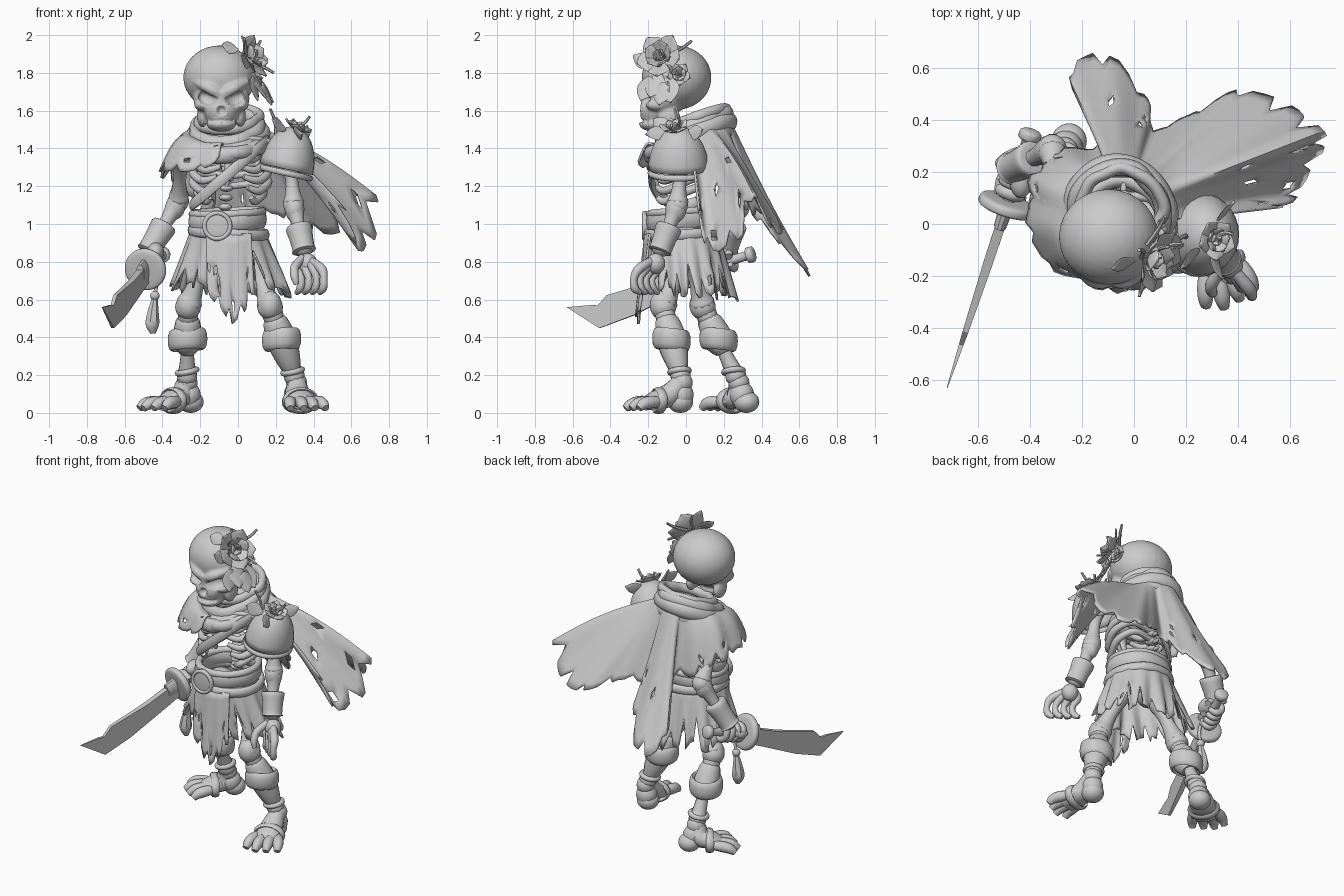
import bpy, bmesh, math, random
from mathutils import Vector as V, Matrix

random.seed(7)
if "Cube" in bpy.data.objects:
    bpy.data.objects.remove(bpy.data.objects["Cube"])

GREY = (0.6, 0.6, 0.6, 1)
mat = bpy.data.materials.new("plain grey")
mat.use_nodes = True
mat.diffuse_color = GREY
mat.node_tree.nodes["Principled BSDF"].inputs["Base Color"].default_value = GREY


def finish(name, bm, solid=0, angle=50):
    """Turn a bmesh into a shaded object."""
    bmesh.ops.recalc_face_normals(bm, faces=bm.faces)
    me = bpy.data.meshes.new(name)
    bm.to_mesh(me)
    bm.free()
    ob = bpy.data.objects.new(name, me)
    bpy.context.collection.objects.link(ob)
    me.materials.append(mat)
    if solid:
        mod = ob.modifiers.new("thickness", "SOLIDIFY")
        mod.thickness, mod.offset = solid, 0
    bpy.ops.object.select_all(action="DESELECT")
    ob.select_set(True)
    bpy.context.view_layer.objects.active = ob
    bpy.ops.object.shade_smooth_by_angle(angle=math.radians(angle))
    return ob


def spline(vals, k, closed=False):
    """Catmull-Rom resampling of numbers or vectors."""
    n, out = len(vals), []
    pick = (lambda i: vals[i % n]) if closed else (lambda i: vals[max(0, min(n - 1, i))])
    for i in range(n if closed else n - 1):
        a, b, c, d = (pick(i + j) for j in (-1, 0, 1, 2))
        for s in range(k):
            t = s / k
            out.append(b + (c - a) * (t / 2) + (a * 2 - b * 5 + c * 4 - d) * (t * t / 2)
                       + (b * 3 - a - c * 3 + d) * (t ** 3 / 2))
    return out if closed else out + [vals[-1]]


def tube(bm, pts, rad, up=None, closed=False, k=4, seg=10):
    """Sweep an ellipse; rad holds one radius or (side, up) pair, or one per point."""
    pts = [V(p) for p in pts]
    rad = rad if isinstance(rad, list) else [rad] * len(pts)
    pairs = [r if isinstance(r, tuple) else (r, r) for r in rad]
    path = spline(pts, k, closed)
    ra, rb = (spline([float(p[j]) for p in pairs], k, closed) for j in (0, 1))
    if up is None:
        span = pts[-1] - pts[0]
        up = min((V((1, 0, 0)), V((0, 1, 0)), V((0, 0, 1))), key=lambda a: abs(a.dot(span)))
    n, rings = len(path), []
    for i, p in enumerate(path):
        nxt = path[(i + 1) % n] if closed else path[min(i + 1, n - 1)]
        t = (nxt - path[i - 1 if closed else max(i - 1, 0)]).normalized()
        side = t.cross(V(up)).normalized()
        top = side.cross(t)
        a, b = max(ra[i], .001), max(rb[i], .001)
        rings.append([bm.verts.new(p + side * a * math.cos(w) + top * b * math.sin(w))
                      for w in (math.tau * j / seg for j in range(seg))])
    for i in range(n if closed else n - 1):
        r, s = rings[i], rings[(i + 1) % n]
        for j in range(seg):
            bm.faces.new((r[j], r[(j + 1) % seg], s[(j + 1) % seg], s[j]))
    if not closed:
        bm.faces.new(rings[0])
        bm.faces.new(rings[-1])


def ball(bm, loc, r):
    r = r if isinstance(r, tuple) else (r, r, r)
    bmesh.ops.create_uvsphere(bm, u_segments=28, v_segments=18, radius=1,
                              matrix=Matrix.Translation(loc) @ Matrix.Diagonal((*r, 1)))


def bone(bm, a, b, r):
    a, b = V(a), V(b)
    tube(bm, [a.lerp(b, t) for t in (0, .1, .3, .55, .8, .92, 1)],
         [r * f for f in (1.1, 1.5, 1.15, .95, 1.2, 1.5, 1.1)])
    ball(bm, a, r * 1.5)
    ball(bm, b, r * 1.5)


def ring(c, rx, ry, tilt=(0, 0), n=16, wob=0):
    """Points on a tilted, slightly uneven horizontal ellipse."""
    out = []
    for i in range(n):
        w = math.tau * i / n
        x, y = rx * math.cos(w), ry * math.sin(w)
        f = 1 + random.uniform(-wob, wob)
        out.append((c[0] + x * f, c[1] + y * f, c[2] + tilt[0] * x + tilt[1] * y))
    return out


def cloth(name, top, hem, k, rows, tear, sag=None, ripple=.012, holes=.02, closed=False):
    """Ragged sheet hung between a top line and a torn hem; sag lifts or drops its middle."""
    bm = bmesh.new()
    tops, hems = (spline([V(p) for p in line], k, closed) for line in (top, hem))
    lift = spline(sag or [0.0] * len(top), k, closed)
    mid = sum(tops, V()) / len(tops)
    grid = []
    for i, (a, b) in enumerate(zip(tops, hems)):
        cut = 1 - (tear * random.uniform(.6, 1.2) if i % 4 == 0 else tear * .35 * random.random())
        out = V((b.x - mid.x, b.y - mid.y, 0)).normalized()
        col = []
        for j in range(rows + 1):
            v = cut * j / rows
            p = a.lerp(b, v) + out * ripple * v * math.sin(i * 1.1)
            p.z += lift[i] * math.sin(math.pi * v)
            col.append(bm.verts.new(p))
        grid.append(col)
    n = len(grid)
    for i in range(n if closed else n - 1):
        for j in range(rows):
            if rows * .45 < j < rows - 1 and random.random() < holes:
                continue
            c, d = grid[i], grid[(i + 1) % n]
            bm.faces.new((c[j], c[j + 1], d[j + 1], d[j]))
    return finish(name, bm, .012, 60)


def leaf(bm, base, way, face, size, wide, curl=.2):
    base, way, face = V(base), V(way).normalized(), V(face).normalized()
    pts = [base + way * size * t + face * size * curl * t * t for t in (0, .25, .5, .75, 1)]
    tube(bm, pts, [(wide * f, .006) for f in (.25, .8, 1, .75, .05)], face, k=3, seg=8)


# Skull: blended masses, then pressed-in sockets, nose and mouth line
HX = -.088
bm = bmesh.new()
ball(bm, (HX - .01, -.05, 1.775), (.192, .185, .17))
ball(bm, (HX, -.12, 1.665), (.15, .12, .1))
ball(bm, (HX, -.16, 1.6), (.092, .088, .08))
ball(bm, (HX, -.165, 1.53), (.08, .085, .042))
for s in (-1, 1):
    tube(bm, [(HX + s * x, y, z) for x, y, z in ((.01, -.22, 1.69), (.07, -.22, 1.72), (.14, -.16, 1.755))],
         [.026, .028, .02])
    ball(bm, (HX + s * .1, -.15, 1.63), (.045, .065, .032))
    ball(bm, (HX + s * .1, -.09, 1.57), (.03, .06, .06))
skull = finish("skull", bm)
mod = skull.modifiers.new("blend", "REMESH")
mod.mode, mod.voxel_size = "VOXEL", .008
mod = skull.modifiers.new("soften", "SMOOTH")
mod.iterations = 10
me = bpy.data.meshes.new_from_object(skull.evaluated_get(bpy.context.evaluated_depsgraph_get()))
skull.modifiers.clear()
skull.data = me
for v in me.vertices:
    if v.co.y < -.11:
        x, z = v.co.x - HX, v.co.z
        sx = abs(x) - .07
        d = (sx / .052) ** 2 + ((z - 1.67) / .045) ** 2
        if d < 1 and z < 1.69 + .5 * sx:
            v.co.y += .06 * math.sqrt(1 - d)
        d = (x / .024) ** 2 + ((z - 1.6) / .026) ** 2
        if d < 1:
            v.co.y += .035 * math.sqrt(1 - d)
        if abs(z - 1.545) < .007 and abs(x) < .065:
            v.co.y += .012
for p in me.polygons:
    p.use_smooth = True

# Rib cage, spine, collar bones and pelvis
bm = bmesh.new()
CX = -.04
for i in range(12):
    ball(bm, (CX - .003 * i, .09, 1.54 - .05 * i), (.035, .04, .02))
    ball(bm, (CX - .003 * i, .13, 1.53 - .05 * i), (.012, .03, .012))
for s in (-1, 1):
    for i, w in enumerate((.15, .18, .2, .2, .175)):
        z = 1.42 - .055 * i
        inner = .03 + .02 * i
        tube(bm, [(CX, .1, z), (CX + s * w * .7, .1, z + .01), (CX + s * w, .0, z - .03),
                  (CX + s * w * .75, -.11, z - .08), (CX + s * inner, -.15, z - .06)],
             [.018, .021, .023, .022, .015], (0, 0, 1))
    tube(bm, [(CX, -.13, 1.43), (CX + s * .13, -.1, 1.45), (CX + s * .27, 0, 1.41)], [.02, .016, .024])
    ball(bm, (CX + s * .15, .11, 1.34), (.07, .02, .09))
    ball(bm, (CX + s * .09, .0, .9), (.09, .1, .09))
tube(bm, [(CX, -.15, 1.42), (CX - .01, -.165, 1.3), (CX - .02, -.15, 1.2)], [(.03, .015), (.025, .015), .01])
finish("rib_cage", bm)

# Arms
ARMS = [[V(p) for p in arm] for arm in (((.275, -.02, 1.36), (.295, -.045, 1.1), (.345, -.13, .88)),
                                        ((-.3, .08, 1.38), (-.315, .29, 1.12), (-.46, .22, .88)))]
bm, cuffs = bmesh.new(), bmesh.new()
for a, e, w in ARMS:
    bone(bm, a, e, .037)
    bone(bm, e, w, .036)
    ball(bm, e.lerp(w, .1), (.05, .055, .07))
    pts = [e.lerp(w, t) for t in (.5, .54, .8, 1.05, 1.1, 1.13)]
    tube(cuffs, pts, [.05, .07, .063, .06, .065, .045], seg=16, k=3)
finish("arm_bones", bm)
finish("wrist_cuffs", cuffs)

# Open left hand
bm = bmesh.new()
ball(bm, (.37, -.16, .79), (.05, .05, .055))
for i in range(4):
    x, y = .32 + .04 * i, -.13 - .032 * i
    tube(bm, [(.36, -.15, .82), (x, y - .02, .765), (x + .015, y - .05, .71), (x + .01, y - .045, .66),
              (x - .01, y - .015, .635)], [.02, .026, .019, .022, .013])
tube(bm, [(.34, -.17, .82), (.3, -.23, .77), (.3, -.26, .72), (.31, -.265, .68)], [.022, .024, .022, .014])
finish("left_hand", bm)

# Sword, aligned to the hilt direction, blade thinning to the tip
G = V((-.49, .07, .76))
D = V((-.23, -.70, -.20)).normalized()
UP = (V((0, 0, 1)) - D * D.z).normalized()
SIDE = D.cross(UP)
outline = [(0, .03), (.25, .005), (.53, .002), (.594, -.037), (.63, -.025), (.765, 0),
           (.617, -.155), (.42, -.14), (.2, -.1), (0, -.065)]
bm = bmesh.new()
near, far = ([bm.verts.new(G + D * s + UP * t + SIDE * way * .02 * (1 - (s / .8) ** 2)) for s, t in outline]
             for way in (-1, 1))
bm.faces.new(near)
bm.faces.new(far)
for i in range(len(near)):
    bm.faces.new((near[i - 1], near[i], far[i], far[i - 1]))
finish("sword_blade", bm, angle=30)
bm = bmesh.new()
tube(bm, [G + D * s for s in (-.026, -.022, 0, .018, .022)], [.03, .1, .113, .1, .03], UP, seg=28)
tube(bm, [G - D * s for s in (0, .1, .2, .27, .28, .31, .32)],
     [.028, .026, .026, .026, .042, .042, .02], UP, k=3)
tube(bm, [G + D * .02, G + D * .09], [(.028, .06), (.024, .05)], UP)
finish("sword_hilt", bm)
bm = bmesh.new()
for i in range(4):
    c = G - D * (.06 + .042 * i)
    arc = [c + (SIDE * math.cos(w) + UP * math.sin(w)) * .045 for w in (-2.6, -1.5, -.4, .7, 1.8, 2.7)]
    tube(bm, arc, [.015, .022, .02, .025, .024, .022], D)
ball(bm, G - D * .13 + UP * .06 + V((.02, 0, 0)), (.045, .075, .05))
tube(bm, [G - D * .17 + UP * .06, G - D * .1 + SIDE * .05, G - D * .04 + UP * .01 + SIDE * .04], .022)
finish("right_hand", bm)
bm = bmesh.new()
tube(bm, [(-.45, .11, .8), (-.43, .1, .7), (-.44, .1, .63)], .01)
ball(bm, (-.44, .1, .62), .025)
tube(bm, [(-.44, .1, .61), (-.45, .1, .54), (-.455, .1, .47), (-.45, .1, .42)], [.015, .03, .038, .015], seg=7)
finish("sword_tassel", bm)

# Legs, shin wraps and feet
bm, wraps, feet = bmesh.new(), bmesh.new(), bmesh.new()
for hip, knee, ankle, heel, way, low in (
        ((.07, 0, .86), (.17, -.12, .56), (.31, -.02, .16), (.3, -.03, 0), (.27, -.96, 0), .85),
        ((-.16, .02, .86), (-.265, .09, .56), (-.27, .28, .16), (-.25, .32, 0), (-.78, -.62, 0), .6)):
    hip, knee, ankle, heel, way = (V(p) for p in (hip, knee, ankle, heel, way))
    bone(bm, hip, knee, .045)
    bone(bm, knee, ankle, .037)
    ball(bm, knee + V((0, -.01, .01)), (.062, .062, .075))
    tube(wraps, [knee.lerp(ankle, t) for t in (.14, .2, .42, .42 + (low - .42) * .6, low)],
         [.05, .066, .08, .066, .045], seg=14)
    c = knee.lerp(ankle, .43)
    tube(wraps, ring(c, .085, .082, (.06, -.1), wob=.02), (.02, .056), (0, 0, 1), True, k=3, seg=12)
    tube(wraps, ring(knee.lerp(ankle, .85), .05, .05, (.2, .1)), .016, (0, 0, 1), True, k=2, seg=8)
    cross = V((-way.y, way.x, 0))
    ball(feet, heel + V((0, 0, .058)), (.068, .068, .058))
    ball(feet, heel.lerp(ankle, .6), (.064, .064, .07))
    tube(feet, [ankle + way * .01, heel + way * .06 + V((0, 0, .095)), heel + way * .13 + V((0, 0, .07)),
                heel + way * .2 + V((0, 0, .045))], [(.05, .05), (.07, .062), (.08, .052), (.07, .035)],
         cross.cross(way))
    for i in range(4):
        off = (i - 1.5) * .047
        root = heel + way * .1 + cross * off * .7
        reach = .2 - .024 * abs(i - 1.2)
        tube(feet, [root + V((0, 0, .06)), root + way * reach * .5 + cross * off * .4 + V((0, 0, .058)),
                    root + way * reach * .8 + cross * off * .6 + V((0, 0, .048)),
                    root + way * reach + cross * off * .7 + V((0, 0, .024))], [.022, .033, .031, .02])
    loop = [heel + way * .12 + cross * .088 * math.cos(w) + V((0, 0, .065 + .06 * math.sin(w)))
            for w in (math.tau * i / 10 for i in range(10))]
    tube(feet, loop, (.012, .025), way, True, k=2, seg=8)
finish("leg_bones", bm)
finish("shin_wraps", wraps)
finish("feet", feet)

# Belt with round buckle, chest strap
bm = bmesh.new()
tube(bm, ring((-.055, -.02, 1.02), .185, .17, (.04, .05), wob=.02), (.022, .05), (0, 0, 1), True, k=3)
tube(bm, ring((-.05, -.015, .955), .2, .185, (-.06, .05), wob=.02), (.02, .03), (0, 0, 1), True, k=3)
tube(bm, ring((-.055, -.02, 1.06), .185, .17, (.04, .05)), .022, (0, 0, 1), True, k=3)
finish("belt", bm)
bm = bmesh.new()
tube(bm, [(-.11, y, .99) for y in (-.17, -.215, -.22, -.225)], [.07, .078, .075, .05], (0, 0, 1), seg=24)
tube(bm, [(-.11 + .068 * math.cos(w), -.22, .99 + .068 * math.sin(w))
          for w in (math.tau * i / 16 for i in range(16))], .012, (0, 1, 0), True, k=2, seg=8)
finish("belt_buckle", bm)
bm = bmesh.new()
tube(bm, ring((-.045, -.02, 1.27), .2, .17, (.85, 0), wob=.02), (.014, .03), (0, 0, 1), True, k=3)
finish("chest_strap", bm)

# Ragged skirt and front flap
cloth("skirt", ring((-.055, -.01, .97), .19, .175), ring((-.045, .035, .61), .32, .225, (-.05, -.1), wob=.06),
      5, 7, .5, None, .025, .03, True)
cloth("front_flap", [(-.17, -.2, .95), (-.04, -.215, .95), (.07, -.19, .95)],
      [(-.16, -.24, .64), (-.03, -.26, .46), (.08, -.23, .62)], 9, 8, .25, None, .01, .05)

# Cowl folds round the neck, high behind and low in front
bm = bmesh.new()
for c, rx, ry, r, tilt in (((-.06, .04, 1.505), .17, .175, .042, .45), ((-.06, .035, 1.46), .185, .195, .048, .42),
                           ((-.06, .02, 1.425), .19, .2, .045, .3), ((-.05, .06, 1.555), .16, .15, .03, .35),
                           ((-.045, -.01, 1.4), .17, .18, .035, .15)):
    tube(bm, ring(c, rx, ry, (.09, tilt), wob=.05), (r * .8, r), (0, 0, 1), True, k=4, seg=12)
finish("cowl", bm)

# Cape: short over the right shoulder, one tail behind, one blown to the left
# Each entry: angle on the collar, hem position, lift of the middle
drape = [(265, -.1, -.25, 1.33, .05), (235, -.24, -.21, 1.27, .06), (205, -.38, -.1, 1.28, .07),
         (180, -.41, .08, 1.26, .07), (155, -.38, .21, 1.22, .07), (130, -.27, .29, 1.13, .05),
         (110, -.12, .32, 1.1, .02), (100, -.25, .57, .83, -.02), (90, -.13, .67, .71, -.03),
         (75, .04, .51, .88, -.03), (65, .08, .37, 1.03, -.02), (55, .25, .44, 1.02, 0),
         (45, .43, .52, .95, .0), (35, .62, .46, .96, .02), (25, .73, .36, 1.14, .04),
         (15, .73, .28, .9, .04), (5, .64, .12, .86, .04), (-5, .6, .07, 1.05, .04)]
collar = [(-.06 + .18 * math.cos(w), .03 + .2 * math.sin(w), 1.48 + .07 * math.sin(w))
          for w in (math.radians(d[0]) for d in drape)]
cloth("cape", collar, [d[1:4] for d in drape], 5, 14, .13, [float(d[4]) for d in drape], .01, .02)

# Left shoulder plate
bm = bmesh.new()
tilt = Matrix.Translation((.255, -.04, 1.29)) @ Matrix.Rotation(.22, 4, "Y")
bmesh.ops.create_uvsphere(bm, u_segments=28, v_segments=18, radius=1,
                          matrix=tilt @ Matrix.Diagonal((.135, .15, .22, 1)))
low = [v for v in bm.verts if (tilt.inverted() @ v.co).z < -.03]
bmesh.ops.delete(bm, geom=low, context="VERTS")
finish("shoulder_plate", bm, .02)
bm = bmesh.new()
tube(bm, [tilt @ V(p) for p in ring((0, 0, -.02), .137, .152)], (.012, .016), (0, 0, 1), True, k=2, seg=8)
finish("shoulder_plate_rim", bm)


# Blossoms, leaves and twigs
def blossom(bm, c, n, size):
    c, n = V(c), V(n).normalized()
    a = n.orthogonal().normalized()
    b = n.cross(a)
    for count, lift, reach in ((5, .15, 1), (5, .7, .75), (3, 2, .45)):
        for i in range(count):
            w = math.tau * i / count + lift
            out = a * math.cos(w) + b * math.sin(w)
            leaf(bm, c + out * size * .1, out + n * lift, n - out * lift, size * reach, size * reach * .55, .25)


bm = bmesh.new()
blossom(bm, (.06, -.13, 1.88), (.85, -.35, .4), .12)
blossom(bm, (.09, -.04, 1.79), (1, .1, .2), .06)
blossom(bm, (.31, -.06, 1.5), (.5, -.1, 1), .075)
for base, way, size in (((.08, -.14, 1.8), (.3, -.3, -1), .15), ((.1, -.1, 1.78), (.4, .2, -1), .16),
                        ((.13, -.12, 1.75), (.2, -.1, -1), .13), ((.06, -.18, 1.84), (-.4, -.6, .3), .12),
                        ((0, -.14, 1.92), (-.8, -.2, .2), .11), ((.08, -.19, 1.78), (0, -.3, -1), .14),
                        ((.25, -.1, 1.5), (-.7, -.5, .4), .12), ((.32, .0, 1.47), (.4, .8, .2), .11),
                        ((.3, -.1, 1.49), (.2, -1, -.2), .11)):
    leaf(bm, base, way, V((1, -.4, .3)), size, size * .36)
for base, tip in (((.03, -.13, 1.9), (.02, -.1, 1.995)), ((.05, -.08, 1.9), (.12, .03, 1.97)),
                  ((.08, -.1, 1.85), (.19, -.08, 1.8)), ((.2, -.05, 1.47), (.17, -.06, 1.61)),
                  ((.3, -.05, 1.5), (.38, -.04, 1.57)), ((.12, -.1, 1.75), (.16, -.11, 1.65))):
    base, tip = V(base), V(tip)
    tube(bm, [base, base.lerp(tip, .5) + V((.012, .01, 0)), tip], [.01, .009, .007], seg=6)
finish("flowers", bm)
